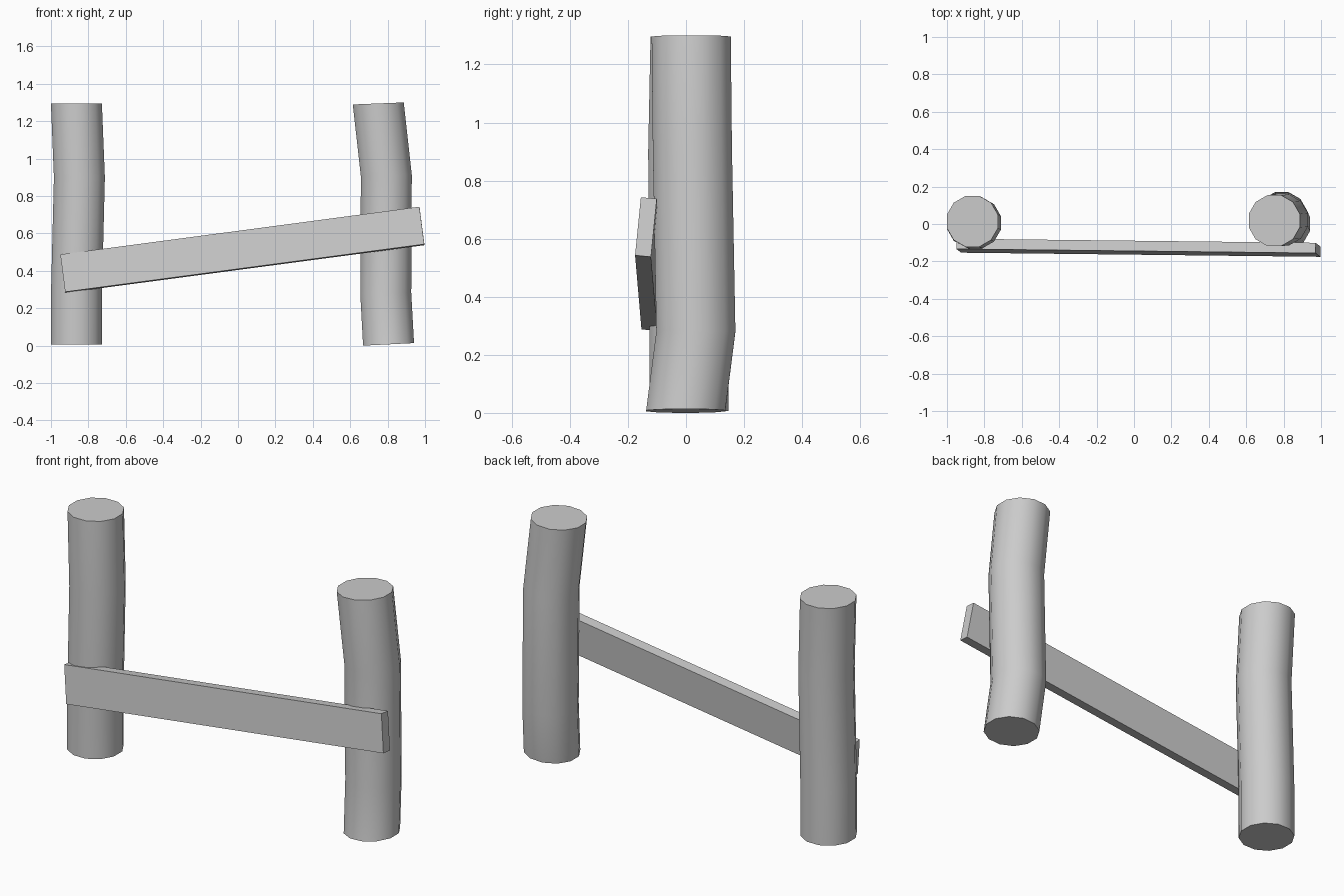
import bpy, bmesh
from math import cos, sin, pi
from mathutils import Vector, Matrix

if "Cube" in bpy.data.objects:
    bpy.data.objects.remove(bpy.data.objects["Cube"])

SIDES, RADIUS = 12, 0.141


def make_post(name, rings):
    """Bent log; each ring is (x, y, z, slope of the cut along x)."""
    bm = bmesh.new()
    loops = []
    for x, y, z, tilt in rings:
        loop = []
        for i in range(SIDES):
            a = 2 * pi * (i + 0.5) / SIDES
            dx, dy = RADIUS * cos(a), RADIUS * sin(a)
            loop.append(bm.verts.new((x + dx, y + dy, z + tilt * dx)))
        loops.append(loop)
    for low, high in zip(loops, loops[1:]):
        for i in range(SIDES):
            j = (i + 1) % SIDES
            bm.faces.new((low[i], low[j], high[j], high[i])).smooth = True
    bm.faces.new(loops[0][::-1])
    bm.faces.new(loops[-1])
    # keep the end caps crisp
    for e in bm.edges:
        if any(len(f.verts) > 4 for f in e.link_faces):
            e.smooth = False
    finish(name, bm)


def finish(name, bm):
    mesh = bpy.data.meshes.new(name)
    bm.to_mesh(mesh)
    bm.free()
    obj = bpy.data.objects.new(name, mesh)
    bpy.context.collection.objects.link(obj)
    return obj


# Two crooked posts
make_post("left_post", [(-0.864, 0.010, 0.007, 0.0), (-0.863, 0.010, 0.30, 0.0),
                        (-0.848, 0.006, 0.90, 0.0), (-0.864, 0.014, 1.296, 0.0)])
make_post("right_post", [(0.805, -0.001, 0.007, 0.05), (0.790, 0.034, 0.28, 0.02),
                         (0.793, 0.022, 0.91, 0.03), (0.750, 0.018, 1.295, 0.04)])

# Slanted plank nailed across the front
along = Vector((1.92, -0.022, 0.255))
up = Vector((-0.026, 0.02, 0.2))
depth = up.cross(along).normalized() * 0.055
frame = Matrix((along, depth, up)).transposed().to_4x4()
frame.translation = (0.0235, -0.127, 0.5125)
bm = bmesh.new()
bmesh.ops.create_cube(bm, size=1, matrix=frame)
bmesh.ops.recalc_face_normals(bm, faces=bm.faces)
finish("rail_plank", bm)
